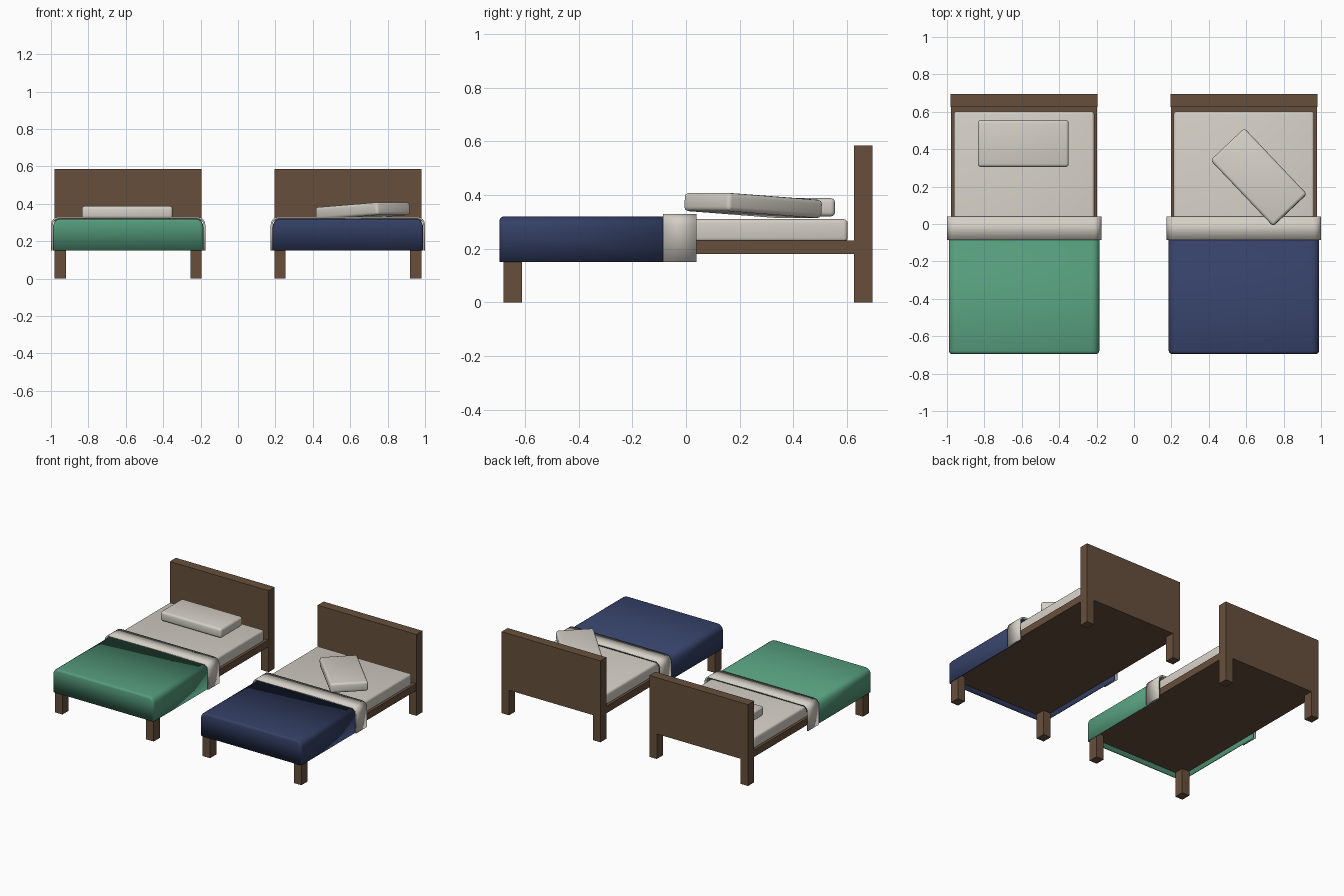
import bpy, bmesh, math
from mathutils import Vector

if "Cube" in bpy.data.objects:
    bpy.data.objects.remove(bpy.data.objects["Cube"])


def material(name, rgb):
    m = bpy.data.materials.new(name)
    m.diffuse_color = (*rgb, 1)
    m.use_nodes = True
    m.node_tree.nodes["Principled BSDF"].inputs["Base Color"].default_value = m.diffuse_color
    return m


WOOD = material("brown wood", (0.135, 0.078, 0.045))
LINEN = material("off white linen", (0.66, 0.62, 0.56))
GREEN = material("green blanket", (0.09, 0.33, 0.20))
NAVY = material("navy blanket", (0.035, 0.052, 0.135))


def box_mesh(lo, hi):
    bm = bmesh.new()
    bmesh.ops.create_cube(bm, size=1)
    lo, hi = Vector(lo), Vector(hi)
    for v in bm.verts:
        v.co = Vector([(lo[i] + hi[i]) / 2 + v.co[i] * (hi[i] - lo[i]) for i in range(3)])
    return bm


def finish(name, bm, mat, smooth=False):
    bm.normal_update()
    me = bpy.data.meshes.new(name)
    bm.to_mesh(me)
    bm.free()
    me.materials.append(mat)
    ob = bpy.data.objects.new(name, me)
    bpy.context.collection.objects.link(ob)
    if smooth:
        bpy.ops.object.select_all(action='DESELECT')
        ob.select_set(True)
        bpy.context.view_layer.objects.active = ob
        bpy.ops.object.shade_smooth_by_angle(angle=math.radians(40))
    return ob


def bevel(bm, edges, r, seg):
    bmesh.ops.bevel(bm, geom=edges, offset=r, segments=seg, profile=0.5, affect='EDGES')


def soft_box(name, lo, hi, r, mat, seg=3):
    bm = box_mesh(lo, hi)
    bevel(bm, bm.edges[:], r, seg)
    return finish(name, bm, mat, True)


def cover(name, cx, half, y0, y1, z0, z1, thick, mat, closed_foot):
    """Cloth shell draped over the bed, open below and towards the headboard."""
    bm = box_mesh((cx - half, y0, z0), (cx + half, y1, z1))
    bm.normal_update()
    drop = [f for f in bm.faces if f.normal.z < -0.9 or f.normal.y > 0.9
            or (f.normal.y < -0.9 and not closed_foot)]
    bmesh.ops.delete(bm, geom=drop, context='FACES')
    # round the two long top edges
    bevel(bm, [e for e in bm.edges if all(v.co.z > z1 - 1e-4 for v in e.verts)
               and abs(e.verts[0].co.y - e.verts[1].co.y) > 0.01], 0.042, 4)
    # round the foot end
    if closed_foot:
        bevel(bm, [e for e in bm.edges if len(e.link_faces) == 2
                   and all(v.co.y < y0 + 1e-4 for v in e.verts)], 0.016, 3)
    ob = finish(name, bm, mat, True)
    s = ob.modifiers.new("thickness", 'SOLIDIFY')
    s.thickness = thick
    s.offset = -1
    return ob


def bed(side, cx, blanket_mat):
    def part(name, lo, hi):
        finish(f"{side}_{name}",
               box_mesh((cx + lo[0], lo[1], lo[2]), (cx + hi[0], hi[1], hi[2])), WOOD)

    # wooden frame
    part("bed_frame", (-0.39, -0.68, 0.18), (0.39, 0.626, 0.23))
    part("headboard", (-0.393, 0.626, 0.18), (0.393, 0.695, 0.585))
    for label, s in (("left", -1), ("right", 1)):
        xs = sorted((s * 0.393, s * 0.333))
        part(f"{label}_front_leg", (xs[0], -0.68, 0), (xs[1], -0.61, 0.18))
        part(f"{label}_back_leg", (xs[0], 0.626, 0), (xs[1], 0.695, 0.18))
    # bedding
    soft_box(f"{side}_mattress", (cx - 0.375, -0.67, 0.225), (cx + 0.375, 0.602, 0.31),
             0.015, LINEN)
    cover(f"{side}_blanket", cx, 0.402, -0.695, 0.03, 0.15, 0.32, 0.008, blanket_mat, True)
    cover(f"{side}_folded_sheet", cx, 0.4125, -0.085, 0.04, 0.15, 0.33, 0.0095, LINEN, False)


bed("left", -0.5875, GREEN)
bed("right", 0.5875, NAVY)


# pillows, one straight and one turned and tilted
def pillow(name, loc, turn, tilt):
    ob = soft_box(name, (-0.243, -0.125, -0.034), (0.243, 0.125, 0.034), 0.016, LINEN)
    ob.location = loc
    ob.rotation_euler = (0, -tilt, turn)


pillow("left_pillow", (-0.592, 0.43, 0.354), 0, 0)
pillow("right_pillow", (0.667, 0.25, 0.361), math.radians(-46.5), math.radians(3.2))
